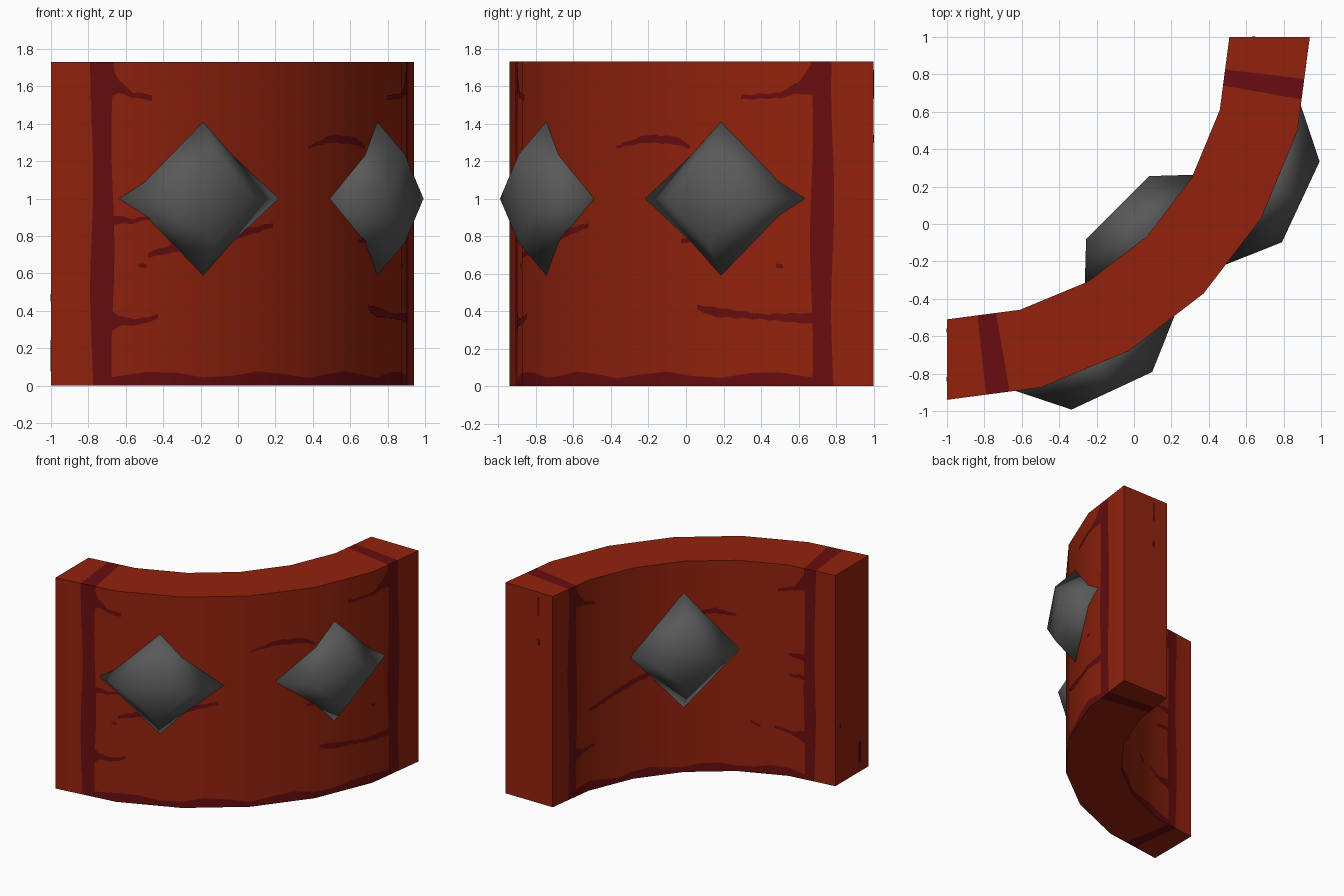
import bpy, bmesh, math
from mathutils import Matrix, Vector

if "Cube" in bpy.data.objects:
    bpy.data.objects.remove(bpy.data.objects["Cube"])

RO, RI, H = 1.94, 1.51, 1.73       # outer / inner radius, height; curve centre is (-1, 1)


def material(name, rgb):
    m = bpy.data.materials.new(name)
    m.diffuse_color = (*rgb, 1)
    m.use_nodes = True
    m.node_tree.nodes["Principled BSDF"].inputs["Base Color"].default_value = m.diffuse_color
    return m


RED = material("brick_red", (0.29, 0.0165, 0.004))
DARK = material("dark_red", (0.138, 0.004, 0.005))
GREY = material("iron_grey", (0.1, 0.1, 0.1))


def surf(radius, deg, z):
    """Point on the six-sided curved face, deg measured from the left end."""
    mid = (min(int(deg / 15 + 1e-6), 5) + 0.5) * 15
    r = radius * math.cos(math.radians(7.5)) / math.cos(math.radians(deg - mid))
    a = math.radians(deg)
    return Vector((-1 + r * math.sin(a), 1 - r * math.cos(a), z))


def radial(co, sign):
    v = Vector((co.x + 1, co.y - 1, 0))
    return v.normalized() * sign


def add_object(name, bm, mats):
    me = bpy.data.meshes.new(name)
    bm.to_mesh(me)
    bm.free()
    for m in mats:
        me.materials.append(m)
    ob = bpy.data.objects.new(name, me)
    bpy.context.collection.objects.link(ob)
    return ob


def round_normals(ob):
    """Smooth the curved sides while ends, top and bottom stay flat."""
    me = ob.data
    me.polygons.foreach_set("use_smooth", [True] * len(me.polygons))
    normals = [None] * len(me.loops)
    for p in me.polygons:
        rad = radial(p.center, 1)
        d = p.normal.dot(rad)
        for li in p.loop_indices:
            co = me.vertices[me.loops[li].vertex_index].co
            curved = abs(d) > 0.9
            normals[li] = radial(co, 1 if d > 0 else -1) if curved else p.normal.copy()
    me.normals_split_custom_set(normals)


# Curved wall: dark bands near both ends, dark uneven strip along the foot
cols = [0, 6.5, 9.9] + list(range(15, 76, 5)) + [80.1, 83.5, 90]
rows = [0, 0.06] + [0.06 + (H - 0.06) * i / 13 for i in range(1, 14)]
last = len(cols) - 1
bm = bmesh.new()


def wall_point(radius, i, j):
    deg, z = cols[j], rows[i]
    if j in (1, 2, last - 2, last - 1):
        deg += 0.25 * math.sin(5.3 * z + 2 * j)
    if i == 1:
        z += 0.018 * math.sin(j * 1.7 + radius)
    return bm.verts.new(surf(radius, deg, z))


out, inn = [[[wall_point(r, i, j) for j in range(last + 1)]
             for i in range(len(rows))] for r in (RO, RI)]


def quad(a, b, c, d, dark=False):
    bm.faces.new((a, b, c, d)).material_index = int(dark)


top = len(rows) - 1
for j in range(last):
    band = j in (1, last - 2)
    for i in range(top):
        dark = band or (i == 0 and 2 <= j < last - 2)
        for g in (out, inn):
            quad(g[i][j], g[i][j + 1], g[i + 1][j + 1], g[i + 1][j], dark)
    for i in (0, top):
        quad(out[i][j], out[i][j + 1], inn[i][j + 1], inn[i][j], band)
for i in range(top):
    for j in (0, last):
        quad(out[i][j], inn[i][j], inn[i + 1][j], out[i + 1][j])
bmesh.ops.recalc_face_normals(bm, faces=bm.faces)
round_normals(add_object("curved_wall", bm, [RED, DARK]))

# Painted cracks: thin strips through (degrees, z, half width)
OUTER = [
    [(9.5, 1.64, .09), (10.8, 1.6, .035), (13, 1.555, .014), (16.2, 1.54, .016)],
    [(9.5, .35, .06), (11, .345, .025), (14, .34, .016), (17.2, .37, .012)],
    [(9.5, .89, .025), (13, .88, .013), (16, .9, .008)],
    [(15.5, .70, .014), (20, .735, .022), (30, .8, .022), (38, .86, .012)],
    [(45, 1.275, .006), (51, 1.32, .02), (57, 1.31, .022), (59.8, 1.275, .01)],
    [(14, .64, .011), (15.2, .64, .011)],
    [(68.5, 1.54, .012), (75, 1.55, .014), (78, 1.59, .03), (80.5, 1.64, .09)],
    [(61, .42, .012), (64, .395, .026), (72, .37, .014), (80.5, .36, .03)],
    [(58, .77, .012), (65, .83, .022), (69, .855, .01)],
    [(74.5, .64, .011), (75.6, .64, .011)],
]
INNER = [
    [(42, 1.3, .012), (36, 1.325, .022), (30, 1.28, .01)],
    [(75, .66, .012), (66, .75, .02), (57, .83, .022), (50, .88, .012)],
    [(26, .42, .012), (23, .39, .012)],
    [(15, 1.0, .01), (9.5, 1.0, .03)],
    [(15, .83, .01), (9.5, .84, .02)],
    [(19, .4, .012), (14, .36, .014), (9.5, .35, .05)],
    [(18, 1.52, .012), (13, 1.55, .016), (9.5, 1.63, .07)],
    [(80.5, 1.63, .07), (77, 1.56, .018), (73, 1.53, .012)],
    [(80.5, .35, .05), (77, .35, .014), (73, .37, .012)],
]


def cracks(name, lines, radius, sign):
    bm = bmesh.new()
    for line in lines:
        prev = None
        for a, b in zip(line, line[1:]):
            n = max(2, int(abs(b[0] - a[0]) / 0.5))
            for k in range(n + 1):
                deg, z, w = (p + (q - p) * k / n for p, q in zip(a, b))
                z += 0.003 * math.sin(deg * 2.3)
                pair = [bm.verts.new(surf(radius + sign * 0.004, deg, z + s * w)) for s in (-1, 1)]
                if prev and k:
                    f = bm.faces.new((prev[0], pair[0], pair[1], prev[1]))
                    f.normal_update()
                    if f.normal.dot(radial(f.calc_center_median(), sign)) < 0:
                        f.normal_flip()
                prev = pair
    round_normals(add_object(name, bm, [DARK]))


cracks("outer_cracks", OUTER, RO, 1)
cracks("inner_cracks", INNER, RI, -1)

# Small chips on the two end faces: (centre, size)
bm = bmesh.new()
for c, s in [((.64, 1, 1.61), (.02, .006, .15)), ((.64, 1, 1.32), (.016, .006, .04)),
             ((-1, -.83, .16), (.006, .025, .17)), ((-1, -.57, .47), (.006, .02, .04))]:
    bmesh.ops.create_cube(bm, size=1, matrix=Matrix.Translation(c) @ Matrix.Diagonal((*s, 1)))
add_object("end_chips", bm, [DARK])


# Diamond studs: four-sided blunt pyramids sunk into the wall
def stud(name, deg, base, tip):
    a, s = math.radians(deg), (1 if tip > base else -1)
    t = Vector((math.cos(a), math.sin(a), 0)) * s
    n = Vector((math.sin(a), -math.cos(a), 0)) * s
    depth, mid = abs(tip - base), (tip + base) / 2
    pos = Vector((-1, 1, 1)) + n * s * mid
    m = Matrix.Translation(pos) @ Matrix((t, (0, 0, 1), n)).transposed().to_4x4()
    bm = bmesh.new()
    bmesh.ops.create_cone(bm, cap_ends=True, segments=4, radius1=0.238 + depth * 1.06,
                          radius2=0.238, depth=depth, matrix=m)
    for f in bm.faces:
        f.smooth = True
    add_object(name, bm, [GREY])


stud("outer_stud_left", 25, 1.84, 2.087)
stud("outer_stud_right", 65, 1.84, 2.087)
stud("inner_stud", 45, 1.53, 1.29)
